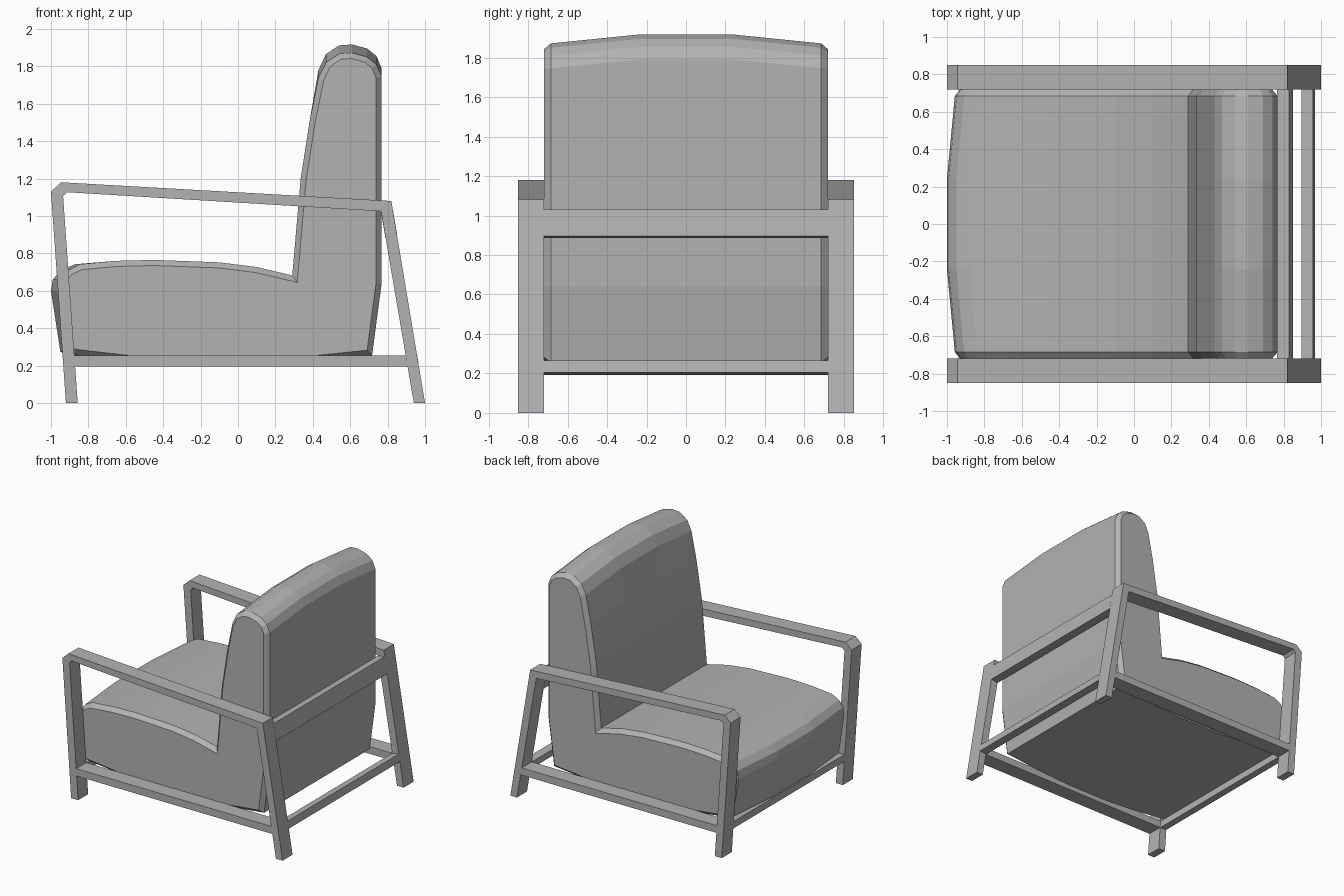
import bpy, bmesh
from mathutils import Vector

if "Cube" in bpy.data.objects:
    bpy.data.objects.remove(bpy.data.objects["Cube"])

# One mid grey for the whole chair
grey = bpy.data.materials.new("mid_grey")
grey.diffuse_color = (0.45, 0.45, 0.45, 1)
grey.use_nodes = True
grey.node_tree.nodes["Principled BSDF"].inputs["Base Color"].default_value = grey.diffuse_color


def loft(name, rings):
    """Mesh from matching closed (x, z) rings, each given as (y, points)."""
    bm = bmesh.new()
    rows = [[bm.verts.new((x, y, z)) for x, z in pts] for y, pts in rings]
    n = len(rows[0])
    for a, b in zip(rows, rows[1:]):
        for i in range(n):
            j = (i + 1) % n
            bm.faces.new((a[i], a[j], b[j], b[i]))
    bm.faces.new(rows[0])
    bm.faces.new(rows[-1])
    bmesh.ops.recalc_face_normals(bm, faces=bm.faces)
    mesh = bpy.data.meshes.new(name)
    bm.to_mesh(mesh)
    bm.free()
    mesh.materials.append(grey)
    obj = bpy.data.objects.new(name, mesh)
    bpy.context.collection.objects.link(obj)
    return obj


def leg_x(z, front):
    """Outer and inner x of the sloping legs at height z."""
    if front:
        return -0.92 - 0.071 * z, -0.857 - 0.071 * z
    return 1.0 - 0.167 * z, 0.94 - 0.171 * z


def cross_rail(name, z0, z1, front):
    """Rail between the side frames, square to the leg slope."""
    t = 0.002 if front else 0.005
    a, b = leg_x(z0, front)
    c, d = leg_x(z1, front)
    pts = [(a, z0 + t), (b, z0 - t), (d, z1 - t), (c, z1 + t)]
    loft(name, [(-IN, pts), (IN, pts)])


IN, OUT = 0.72, 0.85

# Side frames: legs and armrest in one bent outline, plus the lower rail
frame = [(-0.92, 0), (-1.0, 1.13), (-0.945, 1.18), (0.82, 1.08), (1.0, 0),
         (0.94, 0), (0.765, 1.025), (-0.915, 1.127), (-0.935, 1.105), (-0.857, 0)]
rail = [(-0.871, 0.195), (0.907, 0.195), (0.896, 0.255), (-0.875, 0.255)]
for side, s in (("left", -1), ("right", 1)):
    loft(side + "_arm_frame", [(s * IN, frame), (s * OUT, frame)])
    loft(side + "_lower_rail", [(s * IN, rail), (s * OUT, rail)])

# Cross rails between the side frames
cross_rail("front_lower_rail", 0.195, 0.255, True)
cross_rail("back_lower_rail", 0.2, 0.26, False)
cross_rail("back_upper_rail", 0.89, 1.025, False)

# Cushion: L-shaped profile at the middle, running clockwise from the front
middle = [(-0.95, 0.275), (-1.0, 0.6), (-0.99, 0.66), (-0.95, 0.71), (-0.87, 0.742),
          (-0.65, 0.76), (-0.45, 0.765), (-0.1, 0.752), (0.1, 0.727), (0.29, 0.682),
          (0.335, 1.2), (0.385, 1.52), (0.43, 1.78), (0.47, 1.865), (0.54, 1.912),
          (0.61, 1.917), (0.69, 1.895), (0.74, 1.855), (0.768, 1.79), (0.768, 0.64),
          (0.717, 0.255), (0.4, 0.222), (0.1, 0.205), (-0.3, 0.205), (-0.6, 0.226),
          (-0.92, 0.258)]


# Front and top draw back slightly towards the sides
def draw_back(x, z):
    return (x + 0.042 * min(1, max(0, (-0.8 - x) / 0.12)),
            z - 0.045 * min(1, max(0, (z - 1.5) / 0.3)))


# Inset outline of the flat side panels
def inset(pts, d):
    out = []
    for i, p in enumerate(pts):
        a, b, c = Vector(pts[i - 1]), Vector(p), Vector(pts[(i + 1) % len(pts)])
        u, v = (b - a).normalized(), (c - b).normalized()
        n1, n2 = Vector((u.y, -u.x)), Vector((v.y, -v.x))
        m = b + (n1 + n2) * d / max(0.6, 1 + n1.dot(n2))
        out.append((m.x, m.y))
    return out


edge = [draw_back(x, z) for x, z in middle]
panel = inset(edge, 0.03)
loft("seat_and_back_cushion", [(-0.72, panel), (-0.685, edge), (-0.24, middle),
                               (0.24, middle), (0.685, edge), (0.72, panel)])
